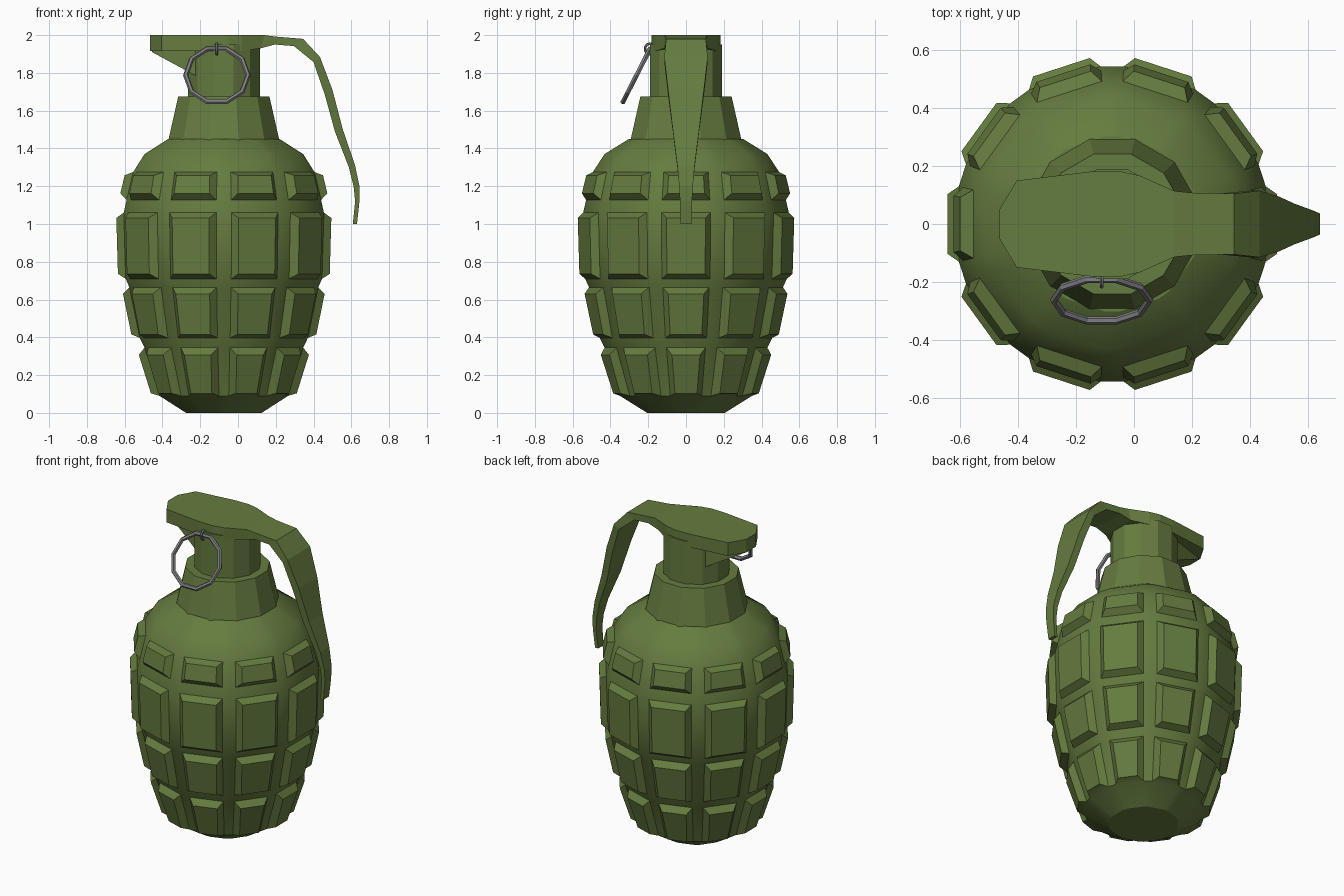
import bpy, bmesh
from math import sin, cos, pi, radians
from mathutils import Matrix

if "Cube" in bpy.data.objects:
    bpy.data.objects.remove(bpy.data.objects["Cube"])

CX = -0.075  # body axis


def material(name, rgb):
    m = bpy.data.materials.new(name)
    m.diffuse_color = (*rgb, 1)
    m.use_nodes = True
    m.node_tree.nodes["Principled BSDF"].inputs["Base Color"].default_value = m.diffuse_color
    return m


GREEN = material("green_paint", (0.13, 0.20, 0.05))
STEEL = material("dark_steel", (0.22, 0.22, 0.23))


def finish(name, bm, mat, smooth=None):
    bmesh.ops.recalc_face_normals(bm, faces=bm.faces)
    me = bpy.data.meshes.new(name)
    bm.to_mesh(me)
    bm.free()
    me.materials.append(mat)
    if smooth:
        me.shade_smooth()
        me.set_sharp_from_angle(angle=radians(smooth))
    ob = bpy.data.objects.new(name, me)
    bpy.context.collection.objects.link(ob)
    return ob


def loft(rings):
    """Skin a list of closed rings; returns bmesh and side faces [row][column]."""
    bm = bmesh.new()
    vs = [[bm.verts.new(p) for p in r] for r in rings]
    n = len(vs[0])
    grid = [[bm.faces.new((a[j], a[(j + 1) % n], b[(j + 1) % n], b[j]))
             for j in range(n)] for a, b in zip(vs, vs[1:])]
    bm.faces.new(vs[0][::-1])
    bm.faces.new(vs[-1])
    bmesh.ops.recalc_face_normals(bm, faces=bm.faces)
    return bm, grid


def lathe(profile, angles):
    return loft([[(CX + r * cos(a), r * sin(a), z) for a in angles]
                 for r, z in profile])


# Body: ten wide and ten narrow columns, wide cells raised into blocks
profile = [(0.20, 0), (0.34, 0.09), (0.42, 0.345), (0.445, 0.397),
           (0.50, 0.665), (0.52, 0.71), (0.53, 1.06), (0.515, 1.127),
           (0.48, 1.275), (0.42, 1.37), (0.295, 1.45)]
half = radians(13.8)
angles = [k * pi / 5 + s * half for k in range(10) for s in (-1, 1)]
bm, grid = lathe([(r / cos(half), z) for r, z in profile], angles)
blocks = [f for row in (1, 3, 5, 7) for f in grid[row][::2]]
bmesh.ops.inset_individual(bm, faces=blocks, thickness=0.027, depth=0.04,
                           use_even_offset=True)
finish("body", bm, GREEN, 30)

# Neck: tapered collar and fuse cylinder
bm, _ = lathe([(0.305, 1.44), (0.25, 1.675), (0.197, 1.675), (0.197, 1.95)],
              [radians(15 + 30 * k) for k in range(12)])
finish("neck", bm, GREEN)

# Lever: top plate and bent arm (outer x, z, inner x, z, half width)
sections = [(-0.465, 2.0, -0.465, 1.915, 0.05), (-0.405, 2.0, -0.405, 1.915, 0.15),
            (-0.15, 2.0, -0.15, 1.915, 0.181), (-0.05, 2.0, -0.05, 1.915, 0.183),
            (0.02, 2.0, 0.02, 1.915, 0.167), (0.14, 2.0, 0.12, 1.93, 0.114),
            (0.20, 1.992, 0.195, 1.95, 0.108), (0.345, 1.98, 0.296, 1.942, 0.105),
            (0.434, 1.884, 0.40, 1.857, 0.115), (0.50, 1.71, 0.46, 1.683, 0.095),
            (0.555, 1.50, 0.513, 1.49, 0.07), (0.62, 1.31, 0.587, 1.30, 0.046),
            (0.643, 1.20, 0.612, 1.20, 0.036), (0.643, 1.12, 0.62, 1.12, 0.032),
            (0.63, 1.0, 0.608, 1.0, 0.028)]
bm, _ = loft([[(xo, -w, zo), (xo, w, zo), (xi, w, zi), (xi, -w, zi)]
              for xo, zo, xi, zi, w in sections])
finish("lever", bm, GREEN)

# Gusset under the plate's overhang
bm, _ = loft([[(-0.455, -0.05, 1.92), (-0.455, 0.05, 1.92),
               (-0.455, 0.05, 1.91), (-0.455, -0.05, 1.91)],
              [(-0.215, -0.125, 1.92), (-0.215, 0.125, 1.92),
               (-0.215, 0.125, 1.78), (-0.215, -0.125, 1.78)]])
finish("plate_gusset", bm, GREEN)


def ring(name, major, minor, sides, matrix):
    """Faceted torus around local z."""
    rings = [[((major + minor * cos(b)) * cos(a), (major + minor * cos(b)) * sin(a),
               minor * sin(b)) for b in [k * pi / 3 for k in range(6)]]
             for a in [2 * pi * k / sides for k in range(sides)]]
    bm = bmesh.new()
    vs = [[bm.verts.new(p) for p in r] for r in rings]
    for i in range(sides):
        a, b = vs[i], vs[(i + 1) % sides]
        for j in range(6):
            bm.faces.new((a[j], b[j], b[(j + 1) % 6], a[(j + 1) % 6]))
    bmesh.ops.transform(bm, matrix=matrix, verts=bm.verts)
    finish(name, bm, STEEL)


# Pull ring hanging tilted from a small pin eye
ring("pull_ring", 0.165, 0.014, 10,
     Matrix.Translation((-0.112, -0.262, 1.787)) @ Matrix.Rotation(radians(63), 4, 'X'))
ring("pin_eye", 0.028, 0.007, 10,
     Matrix.Translation((-0.112, -0.19, 1.927)) @ Matrix.Rotation(pi / 2, 4, 'Y'))
